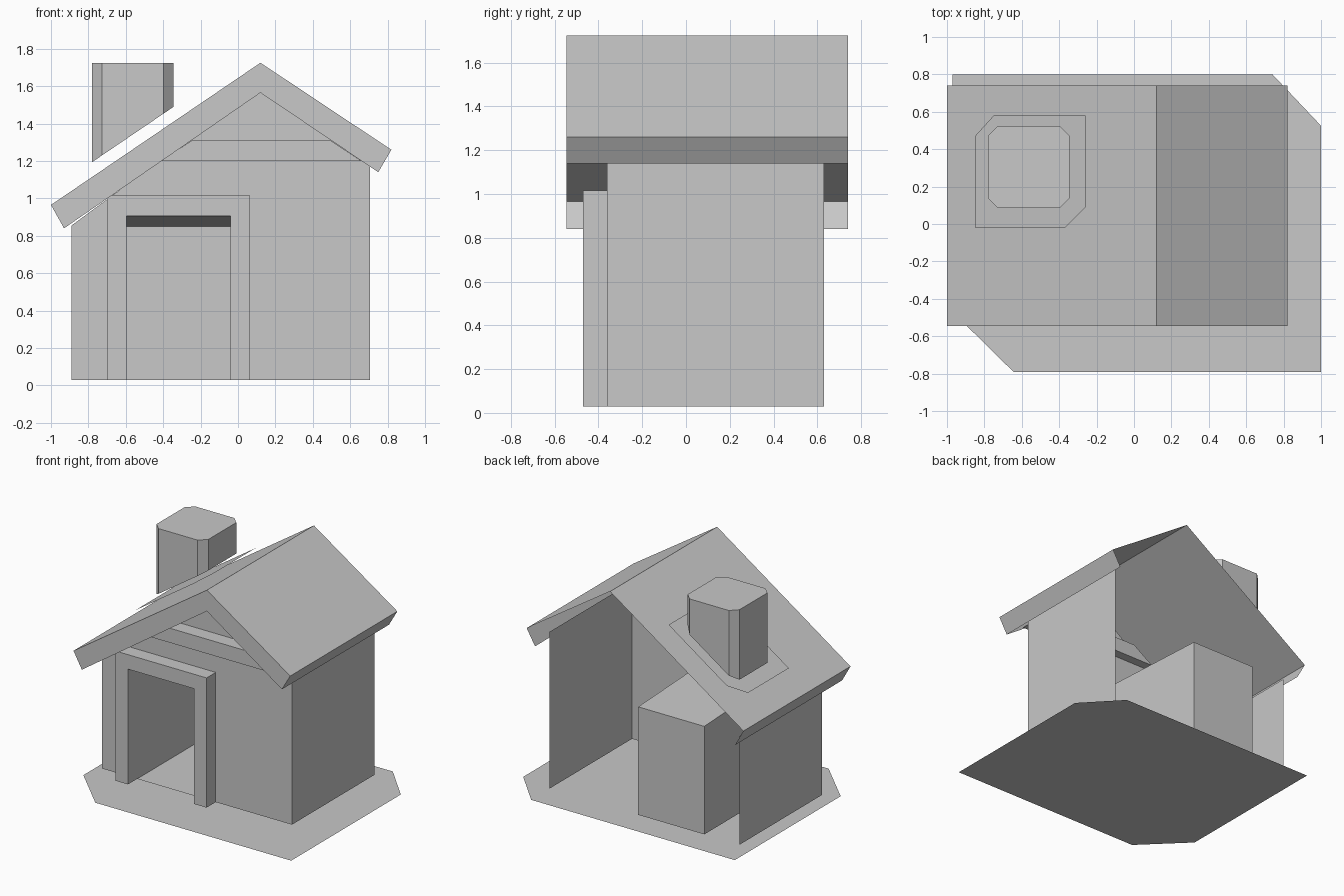
import bpy
import bmesh

cube = bpy.data.objects.get("Cube")
if cube:
    bpy.data.objects.remove(cube, do_unlink=True)

# One plain grey for the whole model
grey = bpy.data.materials.new("plain_grey")
grey.use_nodes = True
colour = (0.58, 0.58, 0.58, 1)
grey.diffuse_color = colour
grey.node_tree.nodes["Principled BSDF"].inputs["Base Color"].default_value = colour


def build(name, polys):
    """Make one flat-shaded object from a few polygons, welding shared corners."""
    bm = bmesh.new()
    for poly in polys:
        bm.faces.new([bm.verts.new(p) for p in poly])
    bmesh.ops.remove_doubles(bm, verts=bm.verts, dist=0.0005)
    bmesh.ops.recalc_face_normals(bm, faces=bm.faces)
    mesh = bpy.data.meshes.new(name)
    bm.to_mesh(mesh)
    bm.free()
    mesh.materials.append(grey)
    obj = bpy.data.objects.new(name, mesh)
    bpy.context.collection.objects.link(obj)
    return obj


def at_y(profile, y):
    return [(x, y, z) for x, z in profile]


def loft(a, b, closed=True):
    """Quads between two matching rows of points."""
    n = len(a)
    return [[a[i], a[(i + 1) % n], b[(i + 1) % n], b[i]]
            for i in range(n if closed else n - 1)]


def rect(x0, x1, z0, z1):
    return [(x0, z0), (x1, z0), (x1, z1), (x0, z1)]


def slope_z(x, lift=0):
    """Height of the long roof slope, plus a lift."""
    return RIDGE_Z + lift - 0.679 * (RIDGE_X - x)


RIDGE_X, RIDGE_Z = 0.12, 1.725
FRONT, BACK, PORCH, FLOOR = -0.36, 0.63, -0.47, 0.03
LEFT, RIGHT = -0.89, 0.705
DOOR_L, DOOR_R, DOOR_TOP = -0.595, -0.04, 0.905

# Ground sheet with two cut corners
build("ground", [[(x, y, 0) for x, y in (
    (-0.97, 0.8), (-0.97, -0.47), (-0.645, -0.79),
    (1, -0.79), (1, 0.525), (0.74, 0.8))]])

# Walls: gabled front with a doorway, two sides, open back
gable = [(RIGHT, FLOOR), (RIGHT, 1.22), (RIDGE_X, 1.6), (LEFT, 0.855), (LEFT, FLOOR)]
doorway = [(DOOR_L, FLOOR), (DOOR_L, DOOR_TOP), (DOOR_R, DOOR_TOP), (DOOR_R, FLOOR)]
build("front_wall", [at_y(gable + doorway, FRONT)])
for name, x, top in (("right_wall", LEFT, 0.855), ("left_wall", RIGHT, 1.22)):
    build(name, [[(x, FRONT, FLOOR), (x, BACK, FLOOR), (x, BACK, top), (x, FRONT, top)]])

# Door surround standing proud of the wall
outer = [(-0.70, FLOOR), (-0.70, 1.015), (0.065, 1.015), (0.065, FLOOR)]
build("door_frame", [at_y(outer + doorway[::-1], PORCH)]
      + loft(at_y(outer, PORCH), at_y(outer, FRONT), closed=False))

# Deep entrance passage, its ceiling dropping towards the back
rear = rect(DOOR_L, DOOR_R, FLOOR, 0.85)
rear_path = [rear[0], rear[3], rear[2], rear[1]]
build("entrance_passage", [at_y(rear, BACK)]
      + loft(at_y(doorway, PORCH), at_y(rear_path, BACK), closed=False))
build("entrance_floor", [[(DOOR_L, FRONT, FLOOR), (DOOR_R, FRONT, FLOOR),
                          (DOOR_R, BACK, FLOOR), (DOOR_L, BACK, FLOOR)]])

# Window panels
for name, x0, x1 in (("window_right", 0.135, 0.355), ("window_left", 0.41, 0.625)):
    build(name, [at_y(rect(x0, x1, 0.44, 1.07), FRONT - 0.004)])

# Cross beam under the gable
beam = [(-0.415, 1.2), (0.66, 1.2), (0.495, 1.31), (-0.245, 1.31)]
ends = [at_y(beam, y) for y in (PORCH, -0.29)]
build("gable_beam", ends + loft(*ends))

# Roof shell: slopes, eave flaps and front fascia, open behind
roof_front, roof_back = -0.545, 0.74
shell = [(-0.93, 0.84), (-1.0, 0.965), (RIDGE_X, RIDGE_Z), (0.82, 1.26), (0.75, 1.14)]
inner = (RIDGE_X, 1.565)
left_fascia = [shell[0], shell[1], shell[2], inner]
right_fascia = [inner, shell[2], shell[3], shell[4]]
build("roof", loft(at_y(shell, roof_front), at_y(shell, roof_back), closed=False)
      + [at_y(left_fascia, roof_front), at_y(right_fascia, roof_front)])

# Flashing sheet hovering over the slope
flashing = [(-0.85, -0.02), (-0.37, -0.02), (-0.26, 0.09),
            (-0.26, 0.58), (-0.75, 0.58), (-0.85, 0.47)]
build("chimney_flashing", [[(x, y, slope_z(x, 0.045)) for x, y in flashing]])

# Chimney with chamfered corners, cut along the slope
x0, x1, y0, y1, c = -0.78, -0.345, 0.085, 0.525, 0.053
plan = [(x0 + c, y0), (x1 - c, y0), (x1, y0 + c), (x1, y1 - c),
        (x1 - c, y1), (x0 + c, y1), (x0, y1 - c), (x0, y0 + c)]
top = [(x, y, RIDGE_Z) for x, y in plan]
bottom = [(x, y, slope_z(x, 0.08)) for x, y in plan]
build("chimney", [top] + loft(top, bottom))
